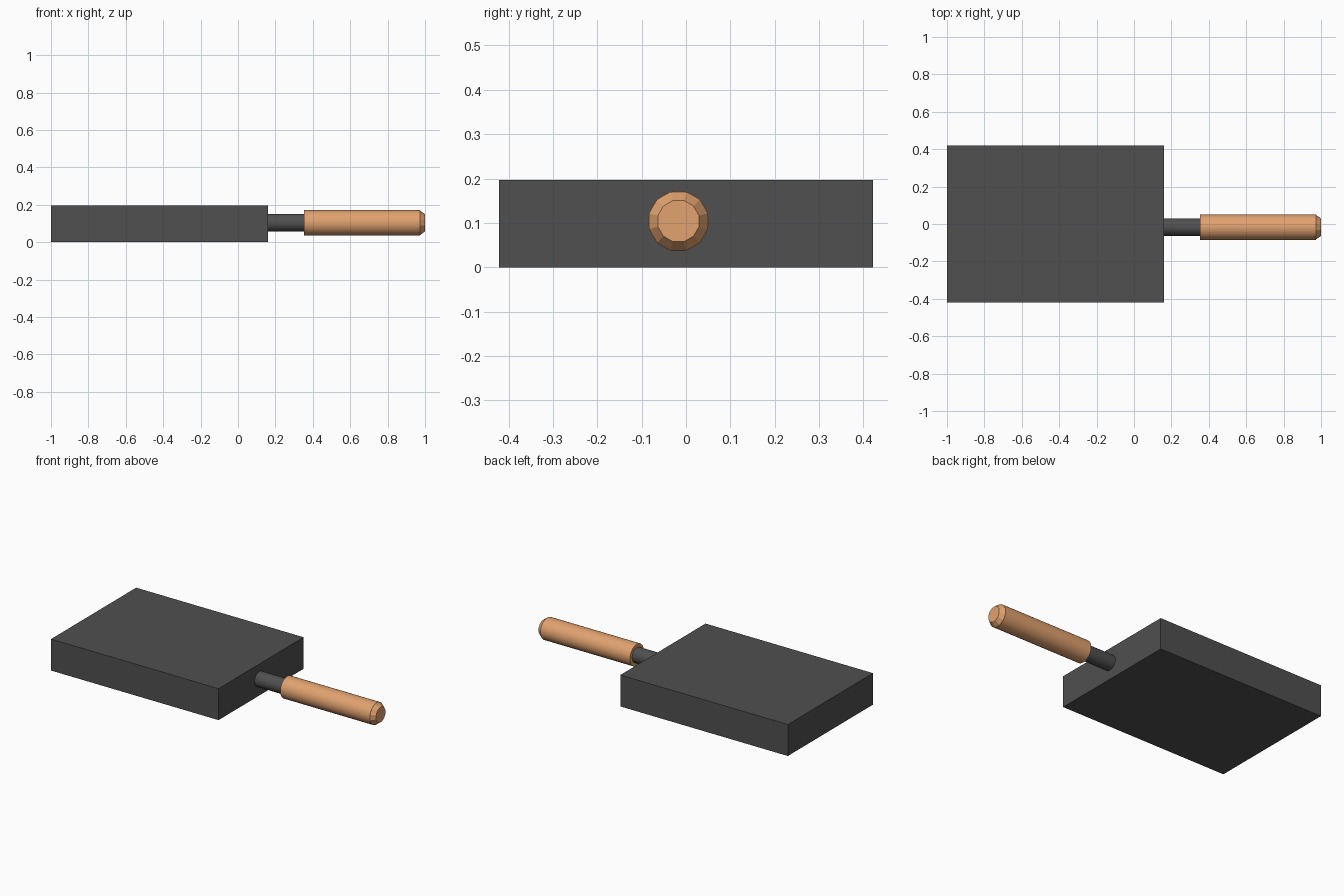
import bpy, bmesh, math

if "Cube" in bpy.data.objects:
    bpy.data.objects.remove(bpy.data.objects["Cube"])

def material(name, rgb):
    m = bpy.data.materials.new(name)
    m.diffuse_color = (*rgb, 1)
    m.use_nodes = True
    m.node_tree.nodes["Principled BSDF"].inputs["Base Color"].default_value = m.diffuse_color
    return m

dark = material("dark iron", (0.08, 0.08, 0.08))
wood = material("light wood", (0.75, 0.36, 0.16))
AXIS_Y, AXIS_Z = -0.017, 0.104

def finish(name, bm, mat, smooth):
    bmesh.ops.recalc_face_normals(bm, faces=bm.faces)
    me = bpy.data.meshes.new(name)
    bm.to_mesh(me)
    bm.free()
    me.materials.append(mat)
    ob = bpy.data.objects.new(name, me)
    bpy.context.collection.objects.link(ob)
    if smooth:
        bpy.context.view_layer.objects.active = ob
        ob.select_set(True)
        bpy.ops.object.shade_smooth_by_angle(angle=math.radians(35))
        ob.select_set(False)

def turned(name, profile, sides, mat, smooth=True, cap_start=True):
    """Loft (x, radius) rings along the handle axis."""
    bm = bmesh.new()
    rings = []
    for x, r in profile:
        rings.append([bm.verts.new((x,
                      AXIS_Y + r * math.cos((i + 0.5) * math.tau / sides),
                      AXIS_Z + r * math.sin((i + 0.5) * math.tau / sides)))
                      for i in range(sides)])
    for a, b in zip(rings, rings[1:]):
        for i in range(sides):
            j = (i + 1) % sides
            bm.faces.new((a[i], a[j], b[j], b[i]))
    if cap_start:
        bm.faces.new(rings[0])
    bm.faces.new(rings[-1])
    finish(name, bm, mat, smooth)

# Rectangular head
bm = bmesh.new()
bmesh.ops.create_cube(bm, size=1)
for v in bm.verts:
    v.co.x = -0.42 + v.co.x * 1.16
    v.co.y *= 0.842
    v.co.z = (v.co.z + 0.5) * 0.197
finish("head_block", bm, dark, False)

# Metal rod between head and grip
turned("rod", [(0.155, 0.047), (0.40, 0.047)], 32, dark)

# Round wooden grip with a faceted, bevelled end
turned("grip", [(0.352, 0.068), (0.972, 0.068)], 32, wood)
turned("grip_end", [(0.972, 0.0685), (1.0, 0.048)], 12, wood, False, False)
